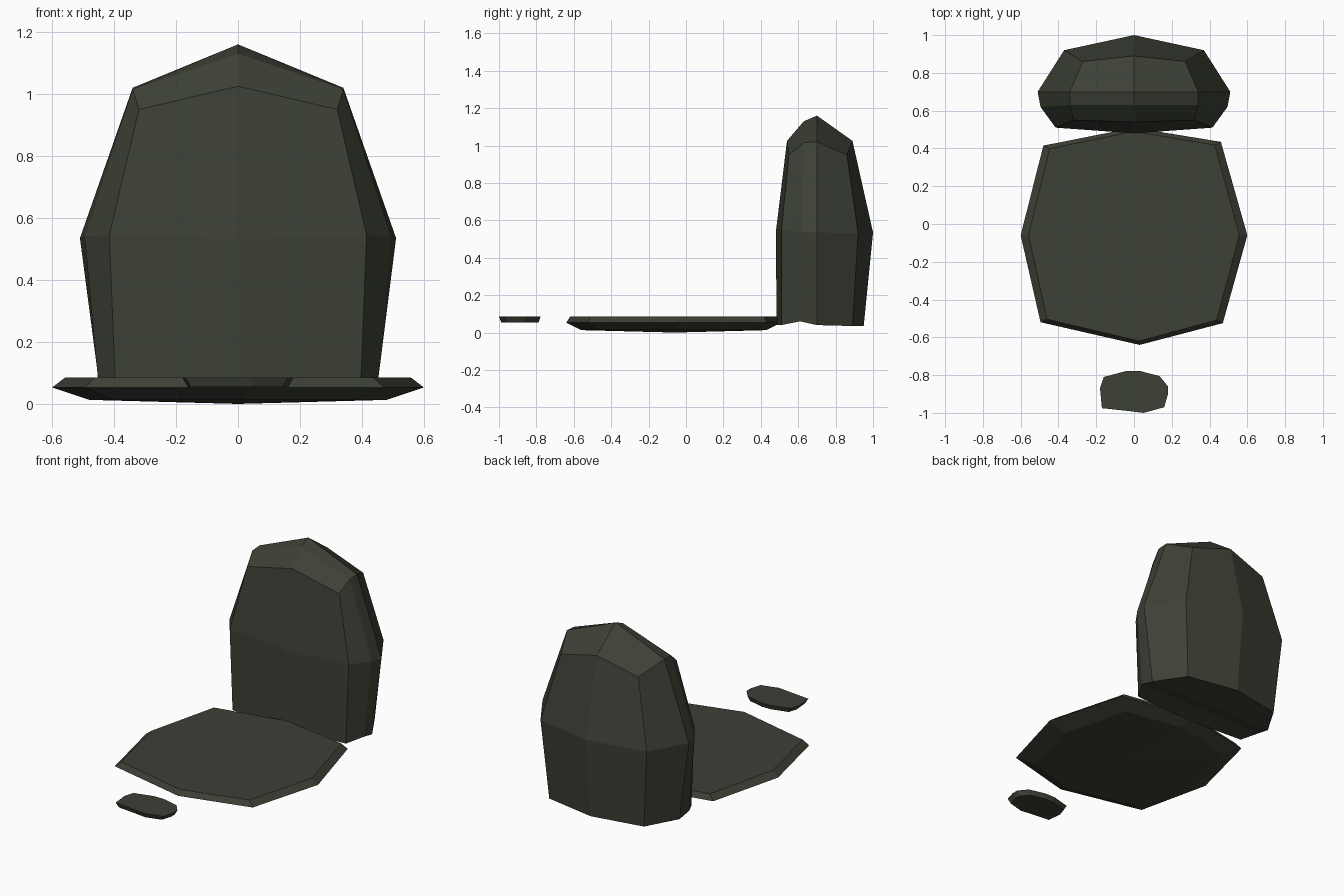
import bpy, bmesh

if "Cube" in bpy.data.objects:
    bpy.data.objects.remove(bpy.data.objects["Cube"])

stone = bpy.data.materials.new("dark mossy stone")
stone.diffuse_color = (0.046, 0.052, 0.036, 1)
stone.use_nodes = True
stone.node_tree.nodes["Principled BSDF"].inputs["Base Color"].default_value = stone.diffuse_color


def finish(name, bm):
    bmesh.ops.recalc_face_normals(bm, faces=bm.faces)
    me = bpy.data.meshes.new(name)
    bm.to_mesh(me)
    bm.free()
    me.materials.append(stone)
    ob = bpy.data.objects.new(name, me)
    bpy.context.collection.objects.link(ob)
    return ob


def bridge(bm, a, b):
    n = len(a)
    for i in range(n):
        j = (i + 1) % n
        bm.faces.new((a[i], a[j], b[j], b[i]))


# Headstone: half rings from front centre round to back centre, mirrored in x
def full_ring(bm, half):
    pts = half + [(-x, y, z) for x, y, z in half[-2:0:-1]]
    return [bm.verts.new(p) for p in pts]


bm = bmesh.new()
bottom = full_ring(bm, [(0, .485, .04), (.395, .51, .04), (.45, .61, .06),
                        (.445, .70, .04), (.33, .89, .035), (0, .95, .035)])
middle = full_ring(bm, [(0, .48, .535), (.415, .51, .545), (.495, .62, .54),
                        (.51, .70, .535), (.37, .92, .53), (0, 1.0, .535)])
top = full_ring(bm, [(0, .54, 1.025), (.32, .55, .95), (.34, .63, 1.015),
                     (.34, .70, 1.02), (.27, .86, .95), (0, .89, 1.025)])
bridge(bm, bottom, middle)
bridge(bm, middle, top)
ridge_front = bm.verts.new((0, .63, 1.13))
ridge_back = bm.verts.new((0, .70, 1.16))
# sloping cap, right half then left half
for f0, f1, s1, s2, b1, b0 in (top[:6], [top[0]] + top[:4:-1]):
    bm.faces.new((f0, f1, s1, ridge_front))
    bm.faces.new((s1, s2, ridge_back, ridge_front))
    bm.faces.new((s2, b1, b0, ridge_back))
# underside in strips
bm.faces.new((bottom[0], bottom[1], bottom[9]))
for i in (1, 2, 3):
    bm.faces.new((bottom[i], bottom[i + 1], bottom[9 - i], bottom[10 - i]))
bm.faces.new((bottom[4], bottom[5], bottom[6]))
finish("headstone", bm)

# Grave slab: outline widest part way up, inset top, sloping underside
outline = [(.60, -.06), (.46, .435), (0, .51), (-.48, .415),
           (-.60, -.06), (-.495, -.52), (.03, -.64), (.47, -.525)]
bm = bmesh.new()
rim = [bm.verts.new((x, y, .053)) for x, y in outline]
upper = [bm.verts.new((x * .93, -.06 + (y + .06) * .965, .085)) for x, y in outline]
lower = [bm.verts.new((x * .80, -.06 + (y + .06) * .86, .013)) for x, y in outline]
bridge(bm, lower, rim)
bridge(bm, rim, upper)
bm.faces.new(upper)
low = bm.verts.new((0, -.06, 0))
for i in range(8):
    bm.faces.new((lower[i], lower[(i + 1) % 8], low))
finish("grave_slab", bm)

# Small foot stone: flat plate narrowing downwards
outline = [(.18, -.86), (.135, -.805), (.03, -.778), (-.04, -.778), (-.16, -.81),
           (-.18, -.87), (-.17, -.975), (-.03, -.99), (.05, -1.0), (.16, -.97), (.18, -.90)]
bm = bmesh.new()
upper = [bm.verts.new((x, y, .085)) for x, y in outline]
lower = [bm.verts.new((x * .9, -.88 + (y + .88) * .9, .055)) for x, y in outline]
bridge(bm, lower, upper)
bm.faces.new(upper)
bm.faces.new(lower)
finish("foot_stone", bm)
